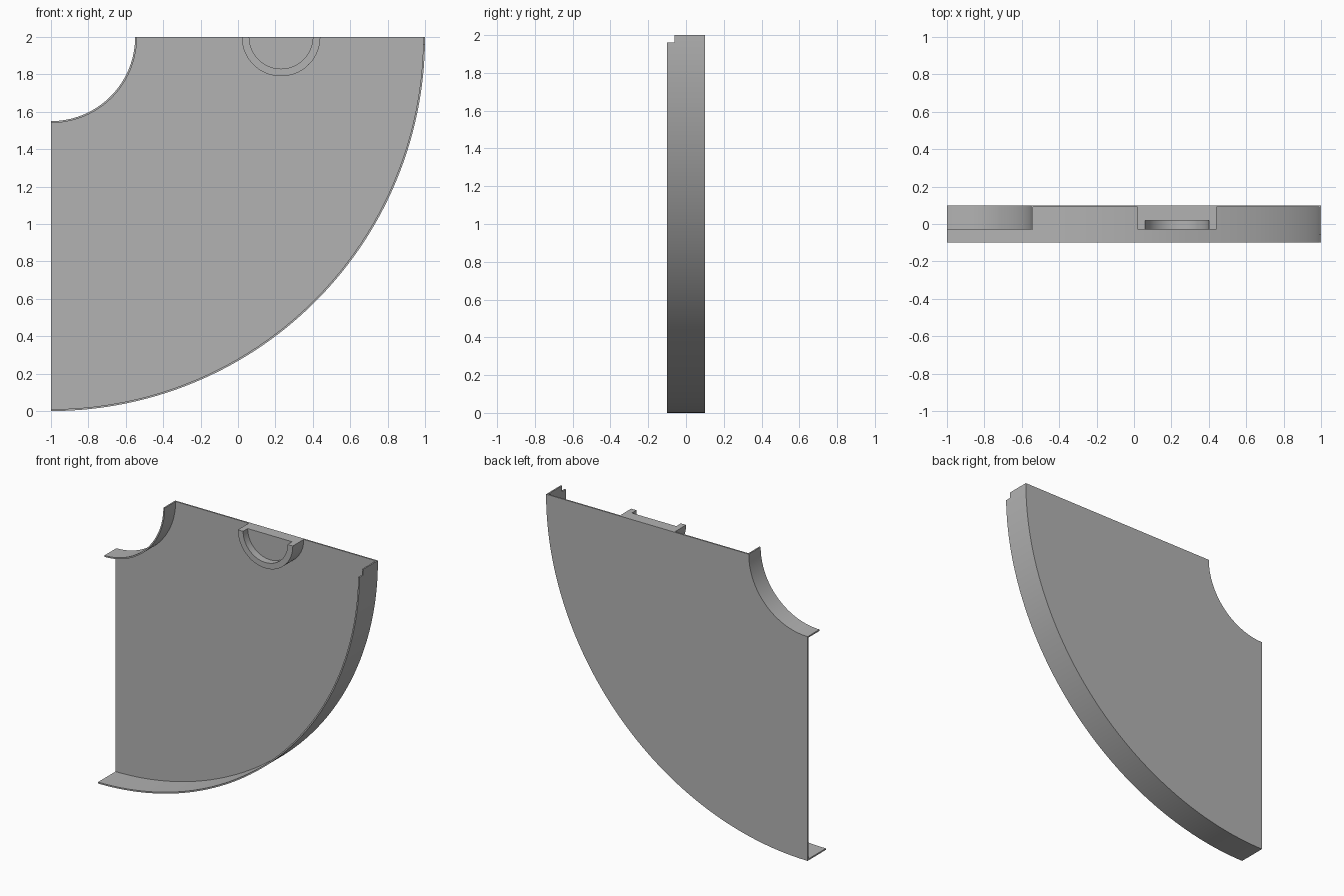
import bpy, bmesh
from math import pi, cos, sin

if "Cube" in bpy.data.objects:
    bpy.data.objects.remove(bpy.data.objects["Cube"], do_unlink=True)

grey = bpy.data.materials.new("light grey")
grey.use_nodes = True
colour = (0.45, 0.45, 0.45, 1)
grey.diffuse_color = colour
grey.node_tree.nodes["Principled BSDF"].inputs["Base Color"].default_value = colour


def sweep(name, profile, cx, cz, start, end, steps):
    """Turn a closed (radius, y) profile about an axis along y, with capped ends."""
    bm = bmesh.new()
    rings = []
    for i in range(steps + 1):
        a = start + (end - start) * i / steps
        rings.append([bm.verts.new((cx + r * cos(a), y, cz + r * sin(a))) for r, y in profile])
    n = len(profile)
    for a, b in zip(rings, rings[1:]):
        for j in range(n):
            k = (j + 1) % n
            if profile[j][0] or profile[k][0]:
                bm.faces.new((a[j], a[k], b[k], b[j]))
    bm.faces.new(rings[0])
    bm.faces.new(rings[-1])
    bmesh.ops.remove_doubles(bm, verts=bm.verts, dist=1e-5)
    bmesh.ops.recalc_face_normals(bm, faces=bm.faces)
    mesh = bpy.data.meshes.new(name)
    bm.to_mesh(mesh)
    bm.free()
    mesh.materials.append(grey)
    ob = bpy.data.objects.new(name, mesh)
    bpy.context.collection.objects.link(ob)
    return ob


def activate(ob):
    bpy.ops.object.select_all(action='DESELECT')
    ob.select_set(True)
    bpy.context.view_layer.objects.active = ob


# Quarter-disc panel with a short inner flange and a tall outer flange
panel = sweep("quarter_panel",
              [(0.45, -0.03), (0.46, -0.03), (0.46, 0.09), (1.99, 0.09),
               (1.99, -0.1), (2, -0.1), (2, 0.1), (0.45, 0.1)],
              -1, 2, -pi / 2, 0, 96)

# Half-round boss with a shallow recess, on the top edge
boss = sweep("half_round_boss",
             [(0, 0.02), (0.17, 0.02), (0.17, -0.03), (0.21, -0.03), (0.21, 0.09), (0, 0.09)],
             0.23, 2, -pi, 0, 48)

# Small notch in the upper front corner of the outer flange
bpy.ops.mesh.primitive_cube_add(size=1, location=(1, -0.11, 2.01))
cutter = bpy.context.object
cutter.name = "notch_cutter"
cutter.scale = (0.1, 0.1, 0.1)
cutter.hide_render = True
notch = panel.modifiers.new("notch", 'BOOLEAN')
notch.operation = 'DIFFERENCE'
notch.solver = 'EXACT'
notch.object = cutter
activate(panel)
bpy.ops.object.modifier_apply(modifier="notch")
bpy.data.objects.remove(cutter, do_unlink=True)

for ob in (panel, boss):
    activate(ob)
    bpy.ops.object.shade_smooth_by_angle(angle=pi / 6)
